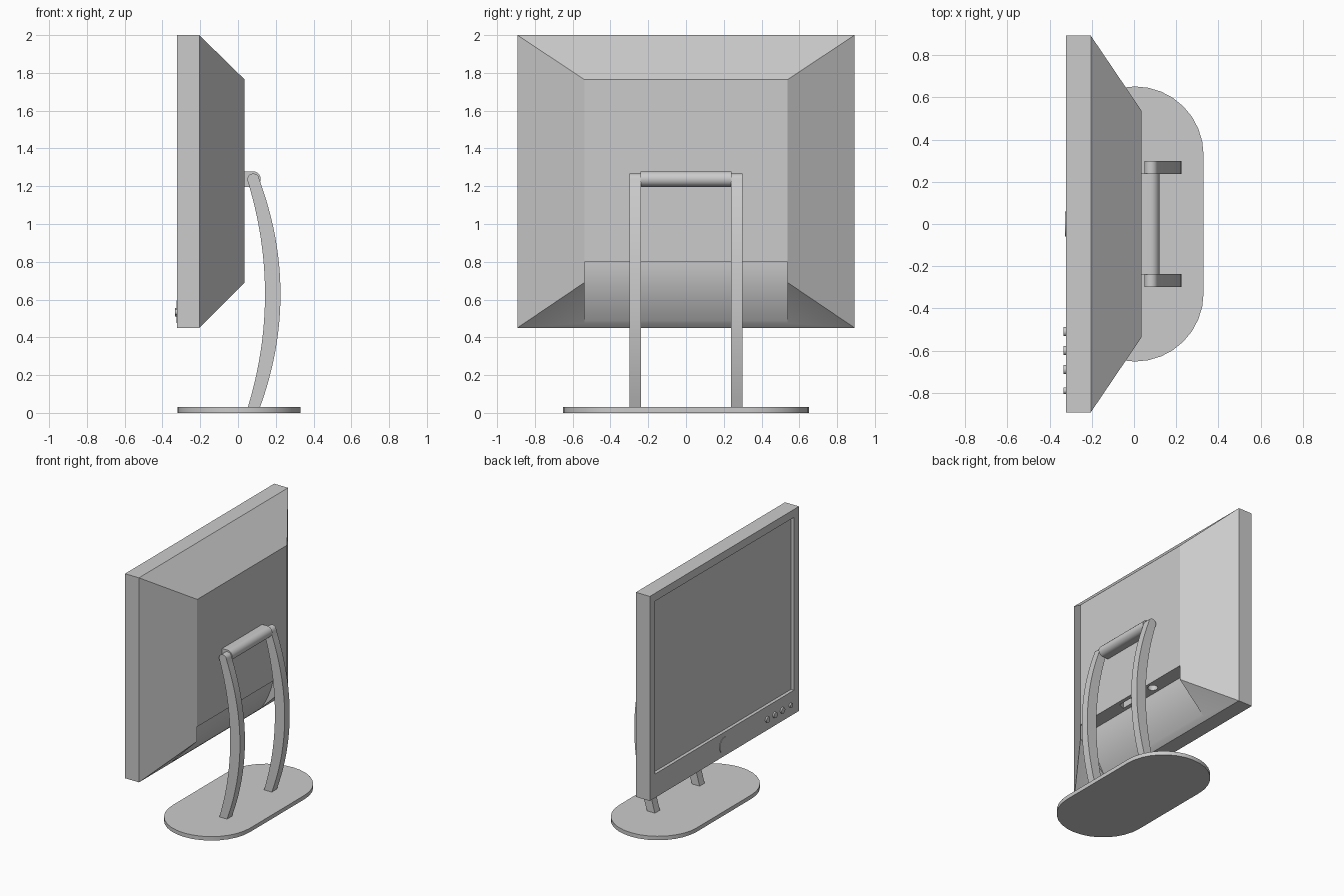
import bpy, bmesh, math
from mathutils import Vector

cube = bpy.data.objects.get("Cube")
if cube:
    bpy.data.objects.remove(cube, do_unlink=True)

grey = bpy.data.materials.new("plain_grey")
grey.use_nodes = True
COLOUR = (0.6, 0.6, 0.6, 1)
grey.diffuse_color = COLOUR
grey.node_tree.nodes["Principled BSDF"].inputs["Base Color"].default_value = COLOUR


def finish(name, bm, smooth=False):
    bmesh.ops.recalc_face_normals(bm, faces=bm.faces[:])
    mesh = bpy.data.meshes.new(name)
    bm.to_mesh(mesh)
    bm.free()
    obj = bpy.data.objects.new(name, mesh)
    bpy.context.collection.objects.link(obj)
    mesh.materials.append(grey)
    if smooth:
        select(obj)
        bpy.ops.object.shade_smooth_by_angle(angle=math.radians(30))
    return obj


def select(obj):
    bpy.ops.object.select_all(action="DESELECT")
    obj.select_set(True)
    bpy.context.view_layer.objects.active = obj


def prism(name, outline, offset, smooth=False):
    """Extrude a closed planar outline by an offset."""
    bm = bmesh.new()
    face = bm.faces.new([bm.verts.new(p) for p in outline])
    out = bmesh.ops.extrude_face_region(bm, geom=[face], use_keep_orig=True)
    tops = [g for g in out["geom"] if isinstance(g, bmesh.types.BMVert)]
    bmesh.ops.translate(bm, verts=tops, vec=Vector(offset))
    return finish(name, bm, smooth)


def rect(x, y0, y1, z0, z1):
    return [(x, y0, z0), (x, y1, z0), (x, y1, z1), (x, y0, z1)]


def side_prism(name, profile, y0, y1, smooth=True):
    return prism(name, [(x, y0, z) for x, z in profile], (0, y1 - y0, 0), smooth)


def arc(cx, cy, r, start, end, steps):
    angles = [math.radians(start + (end - start) * i / steps) for i in range(steps + 1)]
    return [(cx + r * math.cos(a), cy + r * math.sin(a)) for a in angles]


def cut(target, cutter):
    mod = target.modifiers.new("cut", "BOOLEAN")
    mod.operation = "DIFFERENCE"
    mod.solver = "EXACT"
    mod.object = cutter
    select(target)
    bpy.ops.object.modifier_apply(modifier=mod.name)
    bpy.data.objects.remove(cutter, do_unlink=True)


def disc_x(name, y, z, r, x0, x1, n=24):
    ring = arc(y, z, r, 0, 360, n)[:-1]
    return prism(name, [(x0, a, b) for a, b in ring], (x1 - x0, 0, 0), True)


# Display housing: flat slab with a tapered back
FRONT = -0.322
bm = bmesh.new()
rings = [[bm.verts.new(p) for p in rect(*r)] for r in (
    (FRONT, -0.893, 0.893, 0.45, 2.0),
    (-0.205, -0.893, 0.893, 0.45, 2.0),
    (0.035, -0.538, 0.538, 0.69, 1.765))]
bm.faces.new(rings[0])
bm.faces.new(rings[-1])
for a, b in zip(rings, rings[1:]):
    for i in range(4):
        j = (i + 1) % 4
        bm.faces.new((a[i], a[j], b[j], b[i]))
housing = finish("display_housing", bm)

# Sunken screen
cut(housing, prism("screen_cutter", rect(FRONT - 0.05, -0.833, 0.833, 0.63, 1.94), (0.075, 0, 0)))

# Curved cable bay under the back, with two sockets in its ceiling
bay = [(0.1, 0.8)]
for i in range(13):
    u = i / 12
    bay.append((-0.075 - 0.115 * u * u, 0.8 - 0.34 * u))
bay.append((0.1, 0.4))
cut(housing, side_prism("bay_cutter", bay, -0.538, 0.538, False))
round_socket = [(x, y, 0.77) for x, y in arc(-0.02, 0.18, 0.035, 0, 360, 16)[:-1]]
cut(housing, prism("round_socket_cutter", round_socket, (0, 0, 0.08)))
wide_socket = [(-0.045, -0.17, 0.77), (0.005, -0.15, 0.77), (0.005, -0.03, 0.77), (-0.045, -0.01, 0.77)]
cut(housing, prism("wide_socket_cutter", wide_socket, (0, 0, 0.08)))
select(housing)
bpy.ops.object.shade_smooth_by_angle(angle=math.radians(15))

# Front controls
for i, (y, r) in enumerate(((-0.51, 0.022), (-0.6, 0.022), (-0.69, 0.022), (-0.79, 0.016))):
    disc_x(f"button_{i + 1}", y, 0.533, r, FRONT + 0.005, FRONT - 0.012)
disc_x("front_badge_plate", 0.0, 0.535, 0.06, FRONT + 0.002, FRONT - 0.004)

# Hinge barrel joined to the back
barrel = [(0.03, 1.197)] + arc(0.079, 1.238, 0.041, -90, 90, 14) + [(0.03, 1.279)]
side_prism("hinge_barrel", barrel, -0.24, 0.24)

# Two bowed support arms with rounded tops
STEPS = 24
TOP, FOOT = 1.235, 0.02
bow = [1 - (2 * i / STEPS - 1) ** 2 for i in range(STEPS + 1)]
heights = [FOOT + (TOP - FOOT) * i / STEPS for i in range(STEPS + 1)]
outer = [(0.113 + 0.112 * b, z) for b, z in zip(bow, heights)]
inner = [(0.049 + 0.094 * b, z) for b, z in zip(bow, heights)]
cap = arc(0.081, TOP, 0.032, 0, 180, 10)[1:-1]
arm = outer + cap + inner[::-1]
for name, side in (("left_arm", 1), ("right_arm", -1)):
    side_prism(name, arm, side * 0.238, side * 0.298)

# Base plate with straight sides and round ends
R = 0.325
plan = arc(0.005, 0.327, R, 0, 180, 16) + arc(0.005, -0.327, R, 180, 360, 16)
prism("base_plate", [(x, y, 0) for x, y in plan], (0, 0, 0.03), True)
